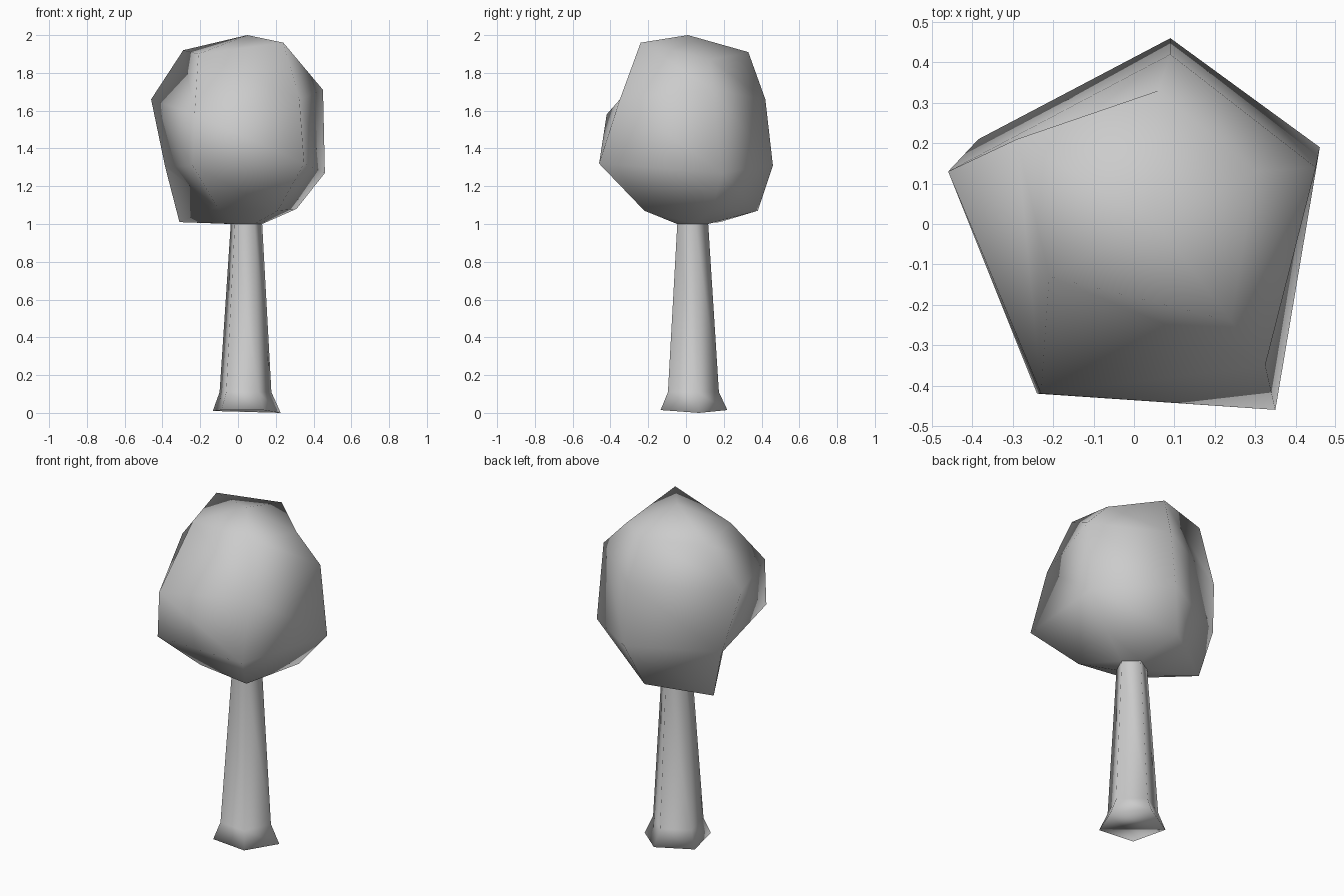
import bpy, bmesh, math

if "Cube" in bpy.data.objects:
    bpy.data.objects.remove(bpy.data.objects["Cube"])

CX, CY = 0.035, 0.03      # trunk axis
START = math.radians(-60)  # one corner points front right


def pentagon(r, z, cx=CX):
    return [(cx + r * math.cos(START + i * math.tau / 5),
             CY + r * math.sin(START + i * math.tau / 5), z) for i in range(5)]


def loft(name, rings, tip=None, cap=False):
    """Skin five-point rings with triangles, optionally closed at the ends."""
    bm = bmesh.new()
    vr = [[bm.verts.new(p) for p in ring] for ring in rings]
    for a, b in zip(vr, vr[1:]):
        for i in range(5):
            j = (i + 1) % 5
            bm.faces.new((a[i], a[j], b[i]))
            bm.faces.new((a[j], b[j], b[i]))
    if cap:
        bm.faces.new(vr[0][::-1])
    if tip:
        t = bm.verts.new(tip)
        for i in range(5):
            bm.faces.new((vr[-1][i], vr[-1][(i + 1) % 5], t))
    for f in bm.faces:
        f.smooth = True
    me = bpy.data.meshes.new(name)
    bm.to_mesh(me)
    bm.free()
    ob = bpy.data.objects.new(name, me)
    bpy.context.collection.objects.link(ob)
    return ob


# Trunk: flared five-sided foot and tapered stem, with an uneven foot rim
foot = [(x, y, z) for (x, y, _), z in
        zip(pentagon(0.19, 0, 0.04), (0.015, 0.0, 0.015, 0.01, 0.015))]
collar = pentagon(0.088, 1.0, 0.042)
loft("trunk", [foot, pentagon(0.145, 0.11), collar], cap=True)

# Crown: irregular five-sided rings (front right, right, back, left, front left)
crown = [
    collar,
    [(0.21, -0.22, 1.07), (0.31, 0.14, 1.08), (0.01, 0.38, 1.07),
     (-0.31, 0.18, 1.01), (-0.11, -0.20, 1.09)],
    [(0.35, -0.46, 1.32), (0.46, 0.19, 1.27), (0.09, 0.46, 1.31),
     (-0.385, 0.21, 1.30), (-0.24, -0.42, 1.31)],
    [(0.325, -0.35, 1.66), (0.45, 0.14, 1.71), (0.09, 0.42, 1.66),
     (-0.46, 0.13, 1.66), (-0.23, -0.42, 1.58)],
    [(0.24, -0.24, 1.96), (0.30, 0.13, 1.87), (0.06, 0.33, 1.91),
     (-0.29, 0.21, 1.92), (-0.21, -0.13, 1.90)],
]
loft("crown", crown, tip=(0.05, 0.01, 2.0))
